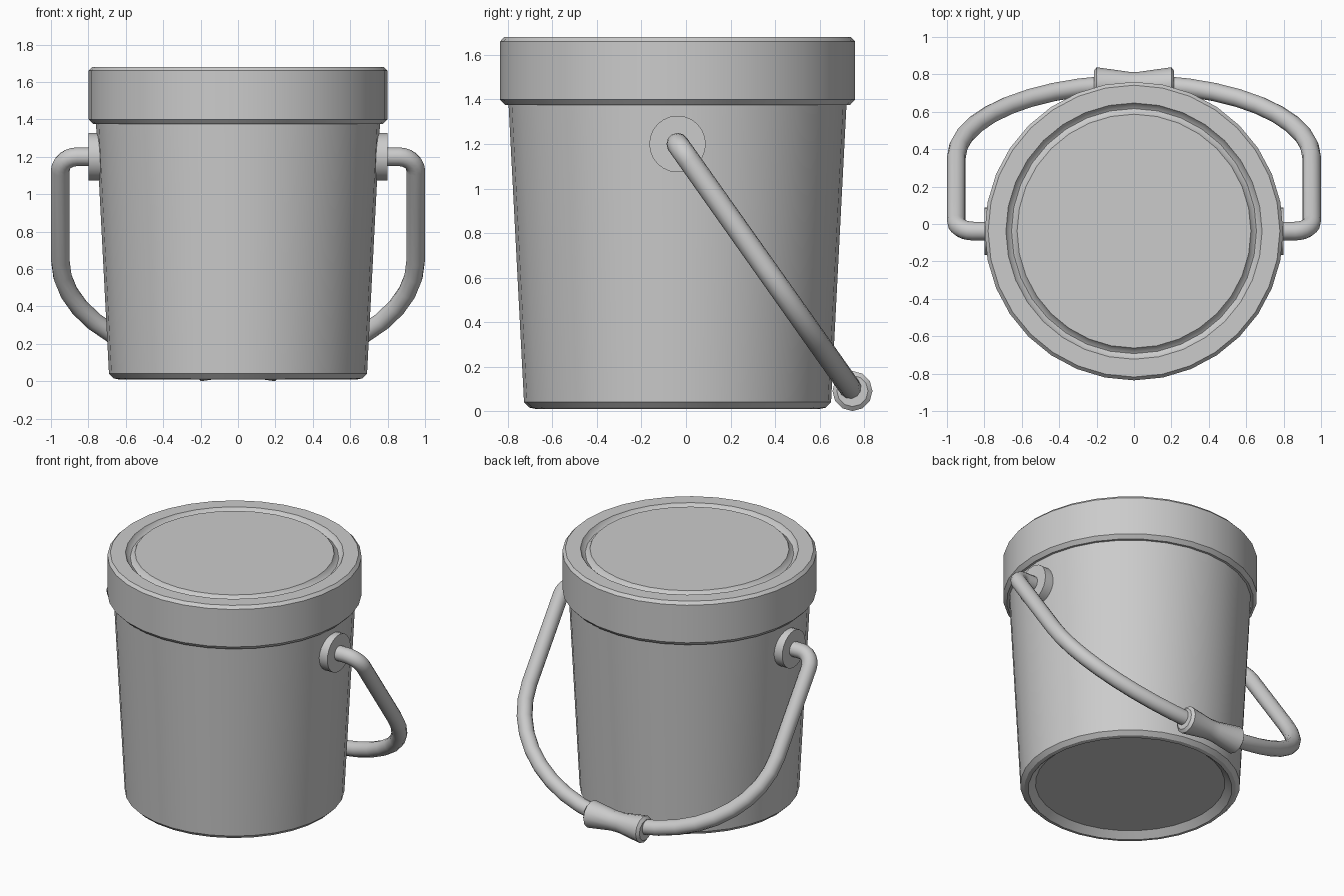
import bpy, bmesh
from math import sin, cos, pi, radians
from mathutils import Matrix, Vector

if "Cube" in bpy.data.objects:
    bpy.data.objects.remove(bpy.data.objects["Cube"])

CY = -0.038                       # bucket axis in y
PIVOT = Vector((0, CY, 1.2))      # handle hinge
LOW = Vector((0, 0.748, 0.09))    # lowest point of the swung-down handle


def finish(obj, angle=30):
    bpy.ops.object.select_all(action='DESELECT')
    obj.select_set(True)
    bpy.context.view_layer.objects.active = obj
    bpy.ops.object.shade_smooth_by_angle(angle=radians(angle))


def lathe(name, profile, sides, matrix):
    """Revolve (radius, height) points about z, cap both ends, then place."""
    bm = bmesh.new()
    rings = [[bm.verts.new((r * cos(2 * pi * i / sides), r * sin(2 * pi * i / sides), z))
              for i in range(sides)] for r, z in profile]
    for a, b in zip(rings, rings[1:]):
        for i in range(sides):
            j = (i + 1) % sides
            bm.faces.new((a[i], a[j], b[j], b[i]))
    bm.faces.new(rings[0][::-1])
    bm.faces.new(rings[-1])
    bmesh.ops.recalc_face_normals(bm, faces=bm.faces)
    bm.transform(matrix)
    mesh = bpy.data.meshes.new(name)
    bm.to_mesh(mesh)
    bm.free()
    obj = bpy.data.objects.new(name, mesh)
    bpy.context.collection.objects.link(obj)
    finish(obj)
    return obj


axis = Matrix.Translation((0, CY, 0))
along_x = Matrix.Rotation(pi / 2, 4, 'Y')

# Tapered body with chamfered foot and recessed base
lathe("bucket_body", [(0.595, 0.05), (0.64, 0.01), (0.665, 0.015), (0.69, 0.04),
                      (0.76, 1.39)], 32, axis)

# Lid with bevelled skirt and a round groove on top
lathe("lid", [(0.75, 1.375), (0.775, 1.375), (0.798, 1.40), (0.798, 1.66), (0.78, 1.68),
              (0.685, 1.68), (0.672, 1.66), (0.655, 1.65), (0.638, 1.66),
              (0.625, 1.68)], 32, axis)

# Hinge bosses
for side, label in ((1, "right"), (-1, "left")):
    turn = Matrix.Rotation(side * pi / 2, 4, 'Y')
    lathe("hinge_" + label, [(0.127, 0.70), (0.127, 0.80)], 24,
          Matrix.Translation(PIVOT) @ turn)

# Handle path: x across, t along the swing direction (0 = hinge, 1 = grip)
swing = LOW - PIVOT
half = [(0.74, 0.0)]
for i in range(7):                # rounded corner
    a = pi / 2 * i / 6
    half.append((0.86 + 0.09 * sin(a), 0.09 / swing.length * (1 - cos(a))))
for i in range(11):               # sweeping curve
    a = pi / 2 * i / 10
    half.append((0.95 * cos(a), 0.50 + 0.50 * sin(a)))
path = half + [(-x, t) for x, t in half[-2::-1]]

curve = bpy.data.curves.new("handle", 'CURVE')
curve.dimensions = '3D'
curve.bevel_depth = 0.05
curve.bevel_resolution = 4
curve.use_fill_caps = True
spline = curve.splines.new('POLY')
spline.points.add(len(path) - 1)
for p, (x, t) in zip(spline.points, path):
    p.co = (*(PIVOT + swing * t + Vector((x, 0, 0))), 1)
handle = bpy.data.objects.new("handle", curve)
bpy.context.collection.objects.link(handle)
bpy.ops.object.select_all(action='DESELECT')
handle.select_set(True)
bpy.context.view_layer.objects.active = handle
bpy.ops.object.convert(target='MESH')
finish(bpy.context.view_layer.objects.active, 40)

# Waisted grip
lathe("handle_grip", [(0.07, -0.215), (0.09, -0.20), (0.088, -0.185), (0.066, -0.03),
                      (0.066, 0.03), (0.088, 0.185), (0.09, 0.20), (0.07, 0.215)],
      12, Matrix.Translation(LOW) @ along_x)
